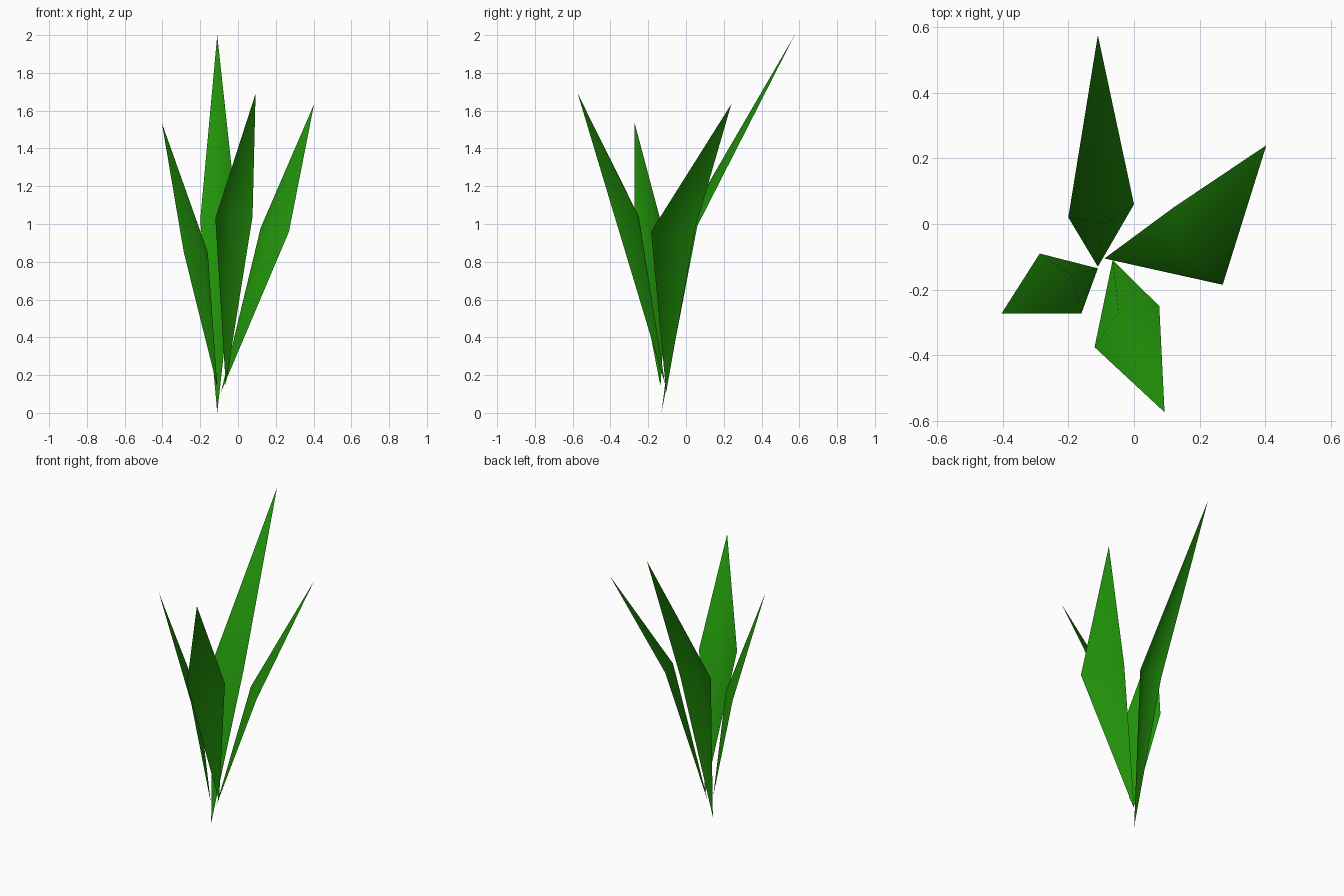
import bpy

cube = bpy.data.objects.get("Cube")
if cube:
    bpy.data.objects.remove(cube, do_unlink=True)

# One leaf colour
green = bpy.data.materials.new("leaf_green")
green.use_nodes = True
colour = (0.016, 0.30, 0.003, 1)
green.diffuse_color = colour
bsdf = green.node_tree.nodes["Principled BSDF"]
bsdf.inputs["Base Color"].default_value = colour
bsdf.inputs["Roughness"].default_value = 0.8


def leaf(name, base, side_a, tip, side_b, ridge):
    """Pointed kite-shaped sheet, bent over a raised point on its inner side."""
    rim = range(4)
    faces = [((i + 1) % 4, i, 4) for i in rim]
    mesh = bpy.data.meshes.new(name)
    mesh.from_pydata([base, side_a, tip, side_b, ridge], [], faces)
    mesh.materials.append(green)
    mesh.shade_smooth()
    obj = bpy.data.objects.new(name, mesh)
    bpy.context.collection.objects.link(obj)


# Four leaves spreading from the root
leaf("back_leaf", (-0.11, -0.13, 0), (-0.20, 0.02, 1.02), (-0.11, 0.575, 2.0),
     (0, 0.06, 0.99), (-0.09, 0, 1.01))
leaf("left_leaf", (-0.09, -0.105, 0.11), (0.12, 0.05, 0.98), (0.403, 0.24, 1.635),
     (0.27, -0.185, 0.96), (0.16, -0.09, 0.98))
leaf("front_leaf", (-0.065, -0.11, 0.15), (0.077, -0.25, 1.04), (0.093, -0.573, 1.69),
     (-0.12, -0.375, 1.03), (-0.047, -0.27, 1.05))
leaf("right_leaf", (-0.11, -0.135, 0.14), (-0.16, -0.272, 0.85), (-0.403, -0.272, 1.535),
     (-0.287, -0.09, 0.85), (-0.19, -0.155, 0.86))
